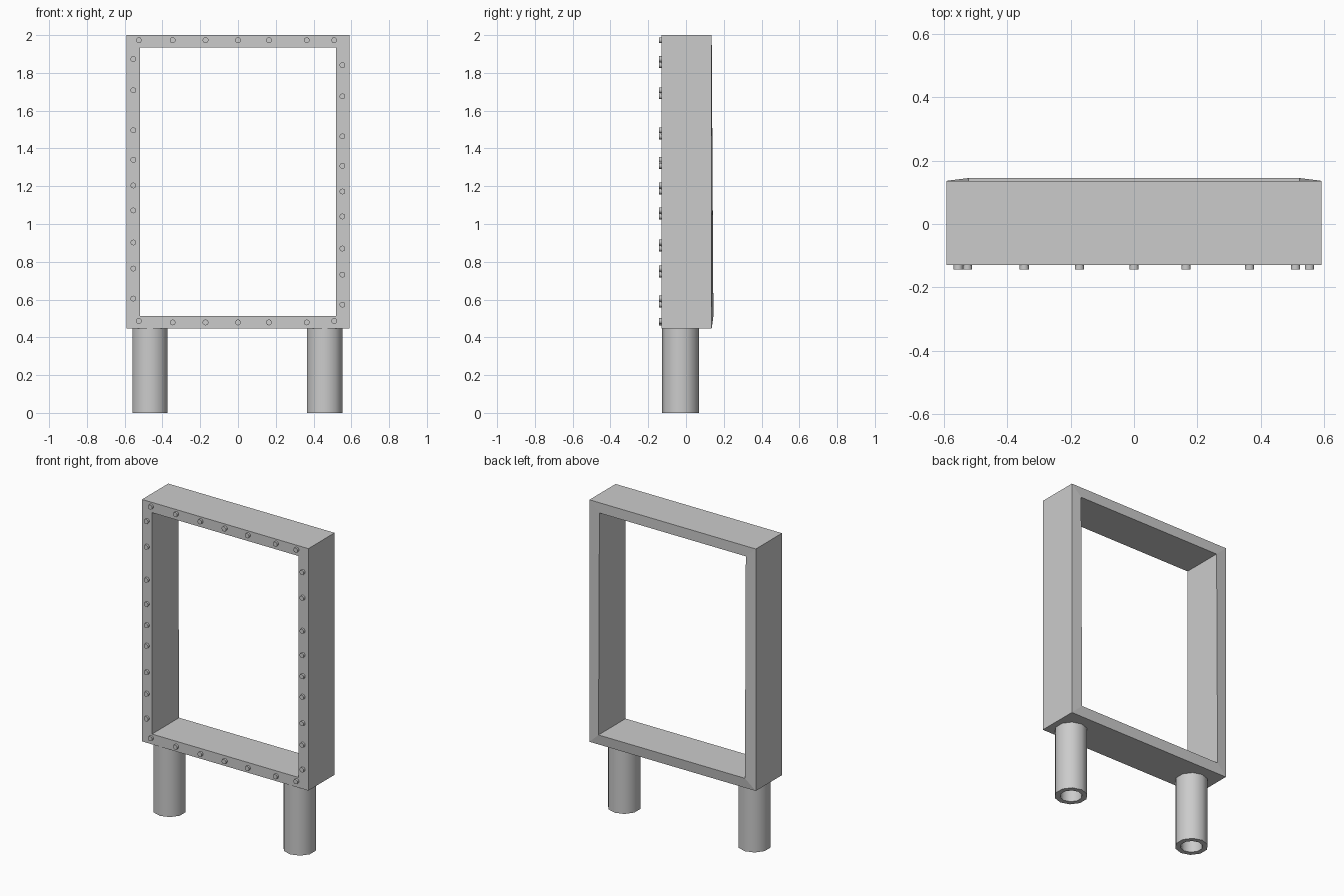
import bpy, bmesh, math

if "Cube" in bpy.data.objects:
    bpy.data.objects.remove(bpy.data.objects["Cube"])

def make_object(name, bm, smooth=False):
    bmesh.ops.recalc_face_normals(bm, faces=bm.faces)
    mesh = bpy.data.meshes.new(name)
    bm.to_mesh(mesh)
    bm.free()
    obj = bpy.data.objects.new(name, mesh)
    bpy.context.collection.objects.link(obj)
    if smooth:
        bpy.ops.object.select_all(action='DESELECT')
        obj.select_set(True)
        bpy.context.view_layer.objects.active = obj
        bpy.ops.object.shade_smooth_by_angle(angle=math.radians(40))
    return obj

def bridge(bm, a, b):
    n = len(a)
    for i in range(n):
        j = (i + 1) % n
        bm.faces.new((a[i], a[j], b[j], b[i]))

# Sign frame: four rectangular loops joined into a ring, back lip leaning out at the bottom
def frame():
    bm = bmesh.new()
    def loop(x, z0, z1, y0, y1):
        return [bm.verts.new(c) for c in
                ((-x, y0, z0), (x, y0, z0), (x, y1, z1), (-x, y1, z1))]
    loops = [loop(0.591, 0.446, 2.0, -0.13, -0.13),
             loop(0.591, 0.446, 2.0, 0.136, 0.136),
             loop(0.52, 0.512, 1.934, 0.145, 0.136),
             loop(0.52, 0.512, 1.934, -0.13, -0.13)]
    for i in range(4):
        bridge(bm, loops[i], loops[(i + 1) % 4])
    make_object("sign_frame", bm)

# Hollow ten-sided leg
def leg(name, x, y=-0.029, outer=0.098, inner=0.066, top=0.446, sides=10):
    bm = bmesh.new()
    def ring(r, z):
        return [bm.verts.new((x + r * math.sin(2 * math.pi * i / sides),
                              y + r * math.cos(2 * math.pi * i / sides), z))
                for i in range(sides)]
    rings = [ring(outer, 0), ring(outer, top), ring(inner, top), ring(inner, 0)]
    for i in range(4):
        bridge(bm, rings[i], rings[(i + 1) % 4])
    make_object(name, bm, smooth=True)

# Bolt heads around the front face
def bolts():
    top_x = (-0.525, -0.346, -0.172, 0.0, 0.164, 0.364, 0.509)
    side_z = (1.873, 1.708, 1.496, 1.34, 1.204, 1.072, 0.902, 0.764, 0.605)
    spots = [(x, 1.973) for x in top_x]
    spots += [(x, 0.486 if abs(x) > 0.5 else 0.479) for x in top_x]
    spots += [(-0.554, z) for z in side_z] + [(0.553, z - 0.032) for z in side_z]
    bm = bmesh.new()
    for x, z in spots:
        new = bmesh.ops.create_cone(bm, cap_ends=True, segments=10,
                                    radius1=0.0155, radius2=0.0155, depth=0.02)["verts"]
        for v in new:
            cx, cy, cz = v.co
            v.co = (x + cx, -0.134 - cz, z + cy)
    make_object("bolt_heads", bm, smooth=True)

frame()
leg("left_leg", -0.466)
leg("right_leg", 0.459)
bolts()
